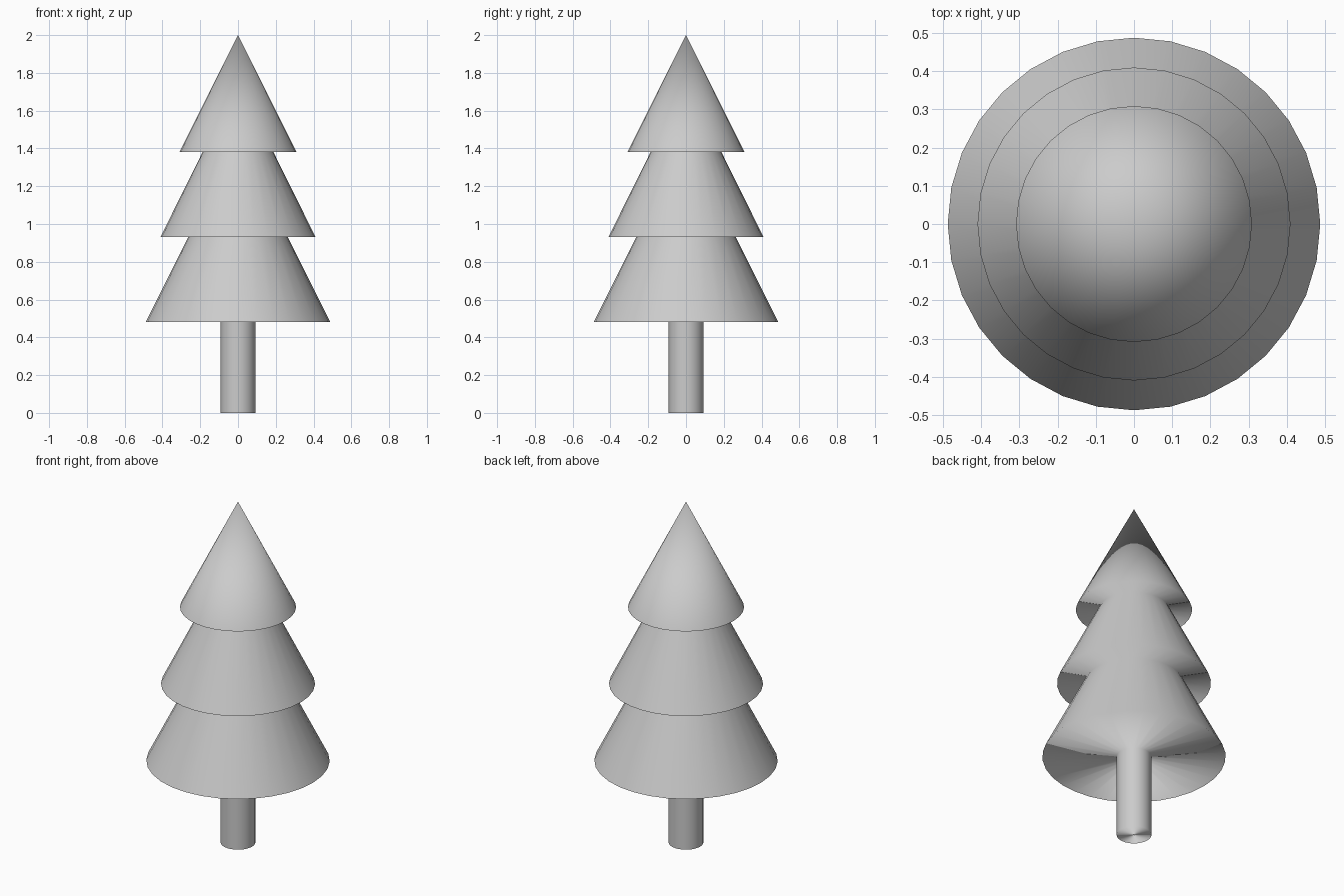
import bpy, bmesh, math
from mathutils import Vector

if "Cube" in bpy.data.objects:
    bpy.data.objects.remove(bpy.data.objects["Cube"])

SIDES = 32


def lathe(name, profile):
    """Spin (radius, z, normal tilt) points around z; radius 0 makes a tip.
    The tilt (degrees above level) keeps the soft shading true to the sloping sides."""
    bm = bmesh.new()
    rings, normals = [], []
    for r, z, tilt in profile:
        ring = []
        for i in range(SIDES if r else 1):
            a = 2 * math.pi * i / SIDES
            t = math.radians(tilt)
            ring.append(bm.verts.new((r * math.cos(a), r * math.sin(a), z)))
            normals.append(Vector((math.cos(a) * math.cos(t),
                                   math.sin(a) * math.cos(t), math.sin(t))))
        rings.append(ring if r else ring * SIDES)
    for low, high in zip(rings, rings[1:]):
        for i in range(SIDES):
            j = (i + 1) % SIDES
            corners = [low[i], low[j], high[j], high[i]]
            bm.faces.new(list(dict.fromkeys(corners)))
    if profile[0][1] == 0:
        bm.faces.new(rings[0][::-1])      # foot of the trunk
    for f in bm.faces:
        f.smooth = True
    mesh = bpy.data.meshes.new(name)
    bm.to_mesh(mesh)
    bm.free()
    mesh.normals_split_custom_set_from_vertices(normals)
    obj = bpy.data.objects.new(name, mesh)
    bpy.context.collection.objects.link(obj)
    return obj


SLOPE = 26.5   # tilt of the branch sides

# Trunk flowing into the underside of the lowest branches
lathe("trunk_and_lower_branches",
      [(0.0925, 0, 0), (0.0925, 0.481, 0), (0.488, 0.481, SLOPE), (0.263, 0.932, SLOPE)])

# Middle branches, resting on the lower tier
lathe("middle_branches",
      [(0.263, 0.932, SLOPE), (0.41, 0.932, SLOPE), (0.187, 1.382, SLOPE)])

# Pointed top
lathe("top_branches", [(0.187, 1.382, SLOPE), (0.309, 1.382, SLOPE), (0, 2, 90)])
